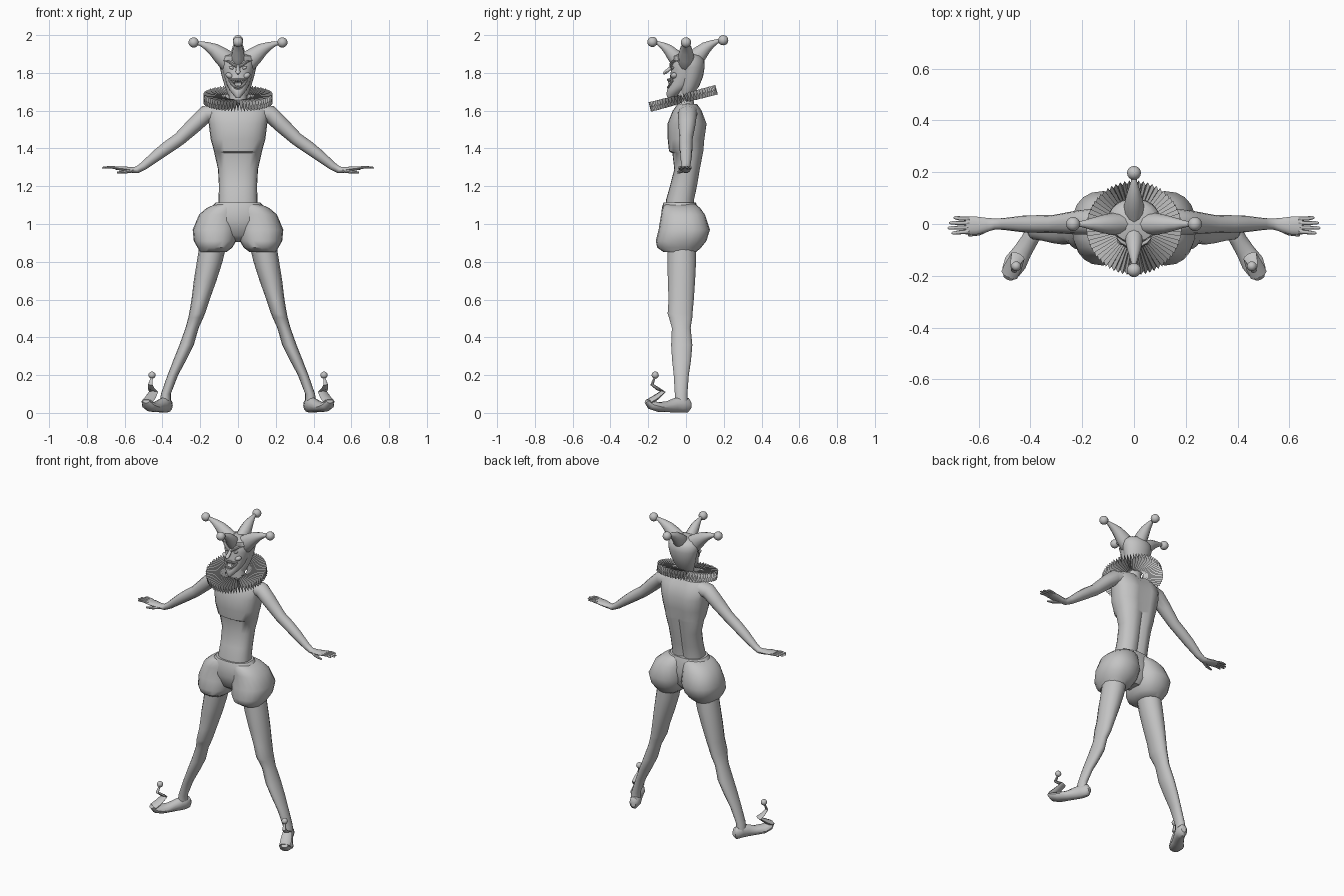
import bpy, bmesh, math
from mathutils import Vector as V, Matrix

grey = bpy.data.materials.new("plain_grey")
grey.diffuse_color = (0.55, 0.55, 0.55, 1)


def finish(name, bm, mirror=False, angle=40):
    bmesh.ops.recalc_face_normals(bm, faces=bm.faces)
    me = bpy.data.meshes.new(name)
    bm.to_mesh(me)
    bm.free()
    me.materials.append(grey)
    ob = bpy.data.objects.new(name, me)
    bpy.context.collection.objects.link(ob)
    if mirror:
        ob.modifiers.new("mirror", 'MIRROR')
    bpy.ops.object.select_all(action='DESELECT')
    ob.select_set(True)
    bpy.context.view_layer.objects.active = ob
    bpy.ops.object.shade_smooth_by_angle(angle=math.radians(angle))
    return ob


def skin(bm, rings):
    """Bridge rings of points and close both ends."""
    rv = [[bm.verts.new(p) for p in r] for r in rings]
    n = len(rv[0])
    for a, b in zip(rv, rv[1:]):
        for i in range(n):
            bm.faces.new((a[i], a[(i + 1) % n], b[(i + 1) % n], b[i]))
    bm.faces.new(rv[0])
    bm.faces.new(rv[-1])


def stack(name, secs, n=24, power=2.0, groove=0.0, mirror=False):
    """Horizontal sections: (z, centre x, half width, front y, back y)."""
    bm, rings = bmesh.new(), []
    for z, cx, rx, yf, yb in secs:
        ring = []
        for i in range(n):
            a = 2 * math.pi * i / n
            c, s = math.cos(a), math.sin(a)
            e = lambda t: math.copysign(abs(t) ** (2 / power), t)
            y = (yf + yb) / 2 + (yb - yf) / 2 * e(s)
            if groove and i == n // 4:
                y -= groove
            ring.append((cx + rx * e(c), y, z))
        rings.append(ring)
    skin(bm, rings)
    return finish(name, bm, mirror)


def tube(name, pts, side, n=12, mirror=False):
    """Sweep an ellipse along points: (x, y, z, half width, half height)."""
    bm, rings = bmesh.new(), []
    P = [V(p[:3]) for p in pts]
    for k, p in enumerate(pts):
        t = (P[min(k + 1, len(P) - 1)] - P[max(k - 1, 0)]).normalized()
        s = V(side)
        s = (s - t * s.dot(t)).normalized()
        u = t.cross(s)
        rings.append([P[k] + s * p[3] * math.cos(2 * math.pi * i / n)
                      + u * p[4] * math.sin(2 * math.pi * i / n) for i in range(n)])
    skin(bm, rings)
    return finish(name, bm, mirror)


def ball(name, c, r, mirror=False, seg=16, rot=0.0):
    r = V((r, r, r)) if isinstance(r, float) else V(r)
    bm = bmesh.new()
    m = Matrix.Translation(c) @ Matrix.Rotation(rot, 4, 'Y') @ Matrix.Diagonal((*r, 1))
    bmesh.ops.create_uvsphere(bm, u_segments=seg, v_segments=seg // 2 + 2, radius=1, matrix=m)
    return finish(name, bm, mirror)


# torso with a stepped chest panel and a crease down the back
stack("torso", [(1.08, 0, .105, -.11, .045), (1.13, 0, .103, -.105, .045),
                (1.20, 0, .101, -.085, .06), (1.29, 0, .106, -.062, .075),
                (1.375, 0, .125, -.072, .092), (1.385, 0, .127, -.09, .094),
                (1.45, 0, .145, -.097, .10), (1.53, 0, .155, -.098, .112),
                (1.60, 0, .165, -.07, .085), (1.635, 0, .13, -.045, .06)],
      power=2.4, groove=.018)
stack("neck", [(1.60, 0, .06, -.045, .045), (1.66, 0, .045, -.045, .04), (1.75, 0, .045, -.045, .05)])

# puffed shorts
stack("shorts_puff", [(1.105, .055, .065, -.11, .05), (1.085, .08, .085, -.125, .075),
                      (1.05, .102, .104, -.132, .10), (.97, .119, .121, -.145, .127),
                      (.91, .122, .112, -.16, .108), (.875, .122, .092, -.152, .08),
                      (.852, .13, .07, -.12, .055)], n=20, power=2.3, mirror=True)
stack("shorts_middle", [(1.115, 0, .118, -.118, .052), (1.09, 0, .14, -.127, .06),
                        (1.02, 0, .14, -.135, .07), (.94, 0, .10, -.11, .06), (.905, 0, .05, -.06, .03)],
      power=2.4)

# legs with a small knee ledge
stack("leg", [(.90, .130, .072, -.10, .055), (.80, .150, .068, -.10, .055), (.70, .174, .060, -.098, .05),
              (.60, .198, .048, -.094, .043), (.525, .217, .042, -.099, .036),
              (.505, .223, .040, -.092, .035), (.45, .243, .035, -.076, .026),
              (.36, .272, .038, -.08, .035), (.28, .308, .034, -.075, .028),
              (.20, .345, .028, -.066, .016), (.10, .382, .026, -.06, .008),
              (.05, .385, .03, -.06, .01)], n=14, mirror=True)

# pointed shoes with a zigzag toe and a bell
across = (.88, .47, 0)
tube("shoe", [(.368, .025, .04, .015, .02), (.372, .012, .04, .028, .038), (.383, -.025, .044, .034, .043),
              (.402, -.06, .04, .033, .038), (.430, -.105, .032, .036, .028), (.458, -.15, .032, .044, .026),
              (.476, -.185, .042, .036, .024), (.486, -.208, .062, .02, .012)], across, mirror=True)
tube("shoe_curl", [(.482, -.198, .058, .034, .016), (.466, -.165, .078, .034, .014),
                   (.447, -.122, .112, .028, .009), (.458, -.15, .128, .02, .008),
                   (.464, -.18, .15, .013, .008), (.455, -.163, .195, .005, .005)],
     across, n=8, mirror=True)
ball("shoe_bell", (.455, -.163, .20), .019, True, 12)

# arms, palms, fingers
tube("arm", [(.10, .01, 1.59, .055, .05), (.17, .008, 1.582, .05, .046), (.23, .005, 1.525, .045, .042),
             (.31, 0, 1.45, .035, .035), (.37, 0, 1.408, .034, .034), (.43, 0, 1.363, .032, .03),
             (.50, 0, 1.307, .023, .022), (.535, 0, 1.286, .021, .018), (.57, -.003, 1.287, .027, .015),
             (.61, -.006, 1.293, .035, .012), (.65, -.006, 1.296, .034, .008)], (0, 1, 0), mirror=True)
for k, (y, tip) in enumerate([(.022, .697), (.004, .714), (-.014, .72), (-.032, .705)]):
    tube(f"finger_{k + 1}", [(.635, y * .9, 1.296, .009, .008), (.675, y, 1.301, .008, .007),
                             (tip - .006, y * 1.1, 1.298, .006, .005), (tip, y * 1.1, 1.297, .002, .002)],
         (0, 1, 0), n=8, mirror=True)
tube("thumb", [(.56, -.015, 1.282, .012, .01), (.60, -.035, 1.276, .01, .009), (.64, -.044, 1.272, .005, .005)],
     (0, 1, 0), n=8, mirror=True)

# pleated ruff collar, tilted down at the front
bm = bmesh.new()
N = 128
rows = []
for r, h in ((.065, .012), (.125, .022), (.183, .026)):
    rows.append([bm.verts.new((r * math.cos(2 * math.pi * i / N), r * math.sin(2 * math.pi * i / N),
                               h if i % 2 else -h)) for i in range(N)])
for a, b in zip(rows, rows[1:]):
    for i in range(N):
        j = (i + 1) % N
        bm.faces.new((a[i], a[j], b[j], b[i]))
bm.transform(Matrix.Translation((0, -.015, 1.665)) @ Matrix.Rotation(math.radians(14.5), 4, 'X'))
finish("ruff", bm, angle=20)

# head with an open mouth
head = stack("head", [(1.668, 0, .012, -.098, -.065), (1.685, 0, .026, -.104, -.04),
                      (1.71, 0, .046, -.100, .0), (1.74, 0, .06, -.09, .05), (1.78, 0, .074, -.085, .08),
                      (1.82, 0, .084, -.078, .09), (1.86, 0, .088, -.075, .09), (1.89, 0, .07, -.055, .07)])
cut = ball("mouth_cutter", (0, -.105, 1.738), (.036, .04, .026))
cut.hide_render = True
cut.hide_set(True)
mod = head.modifiers.new("mouth", 'BOOLEAN')
mod.operation, mod.object, mod.solver = 'DIFFERENCE', cut, 'EXACT'

# lips, teeth, cheeks, eyes, brows and nose
for nm, drop in (("upper_lip", .012), ("lower_lip", -.03)):
    tube(nm, [(x, -.096 + 12 * x * x, 1.752 + drop + (x / .046) ** 2 * (.012 - drop) * .9, .006, .006)
              for x in (-.046, -.034, -.018, 0, .018, .034, .046)], (0, 1, 0), n=8)
for k, x in enumerate((.006, .018, .029)):
    long = .022 if k == 1 else .013
    y = -.094 + 12 * x * x
    tube(f"upper_tooth_{k + 1}", [(x, y, 1.763, .005, .004), (x, y, 1.763 - long, .002, .002)],
         (1, 0, 0), n=6, mirror=True)
    tube(f"lower_tooth_{k + 1}", [(x, y, 1.722 + k * .006, .005, .004), (x, y, 1.734 + k * .006, .002, .002)],
         (1, 0, 0), n=6, mirror=True)
ball("cheek", (.045, -.062, 1.785), (.022, .02, .015), True, 12, -.5)
ball("eye", (.034, -.069, 1.826), (.015, .01, .007), True, 12, -.3)
tube("brow", [(.008, -.08, 1.832, .007, .006), (.028, -.08, 1.846, .009, .008), (.05, -.068, 1.86, .008, .006),
              (.066, -.052, 1.864, .003, .003)], (0, 1, 0), n=8, mirror=True)
tube("nose", [(0, -.072, 1.838, .008, .008), (0, -.090, 1.818, .011, .010), (0, -.110, 1.803, .013, .010),
              (0, -.120, 1.793, .006, .005)], (1, 0, 0), n=10)

# hood around the sides and back of the head
stack("hood", [(1.655, 0, .035, -.02, .02), (1.69, 0, .055, -.034, .042), (1.73, 0, .070, -.036, .07),
               (1.78, 0, .085, -.036, .09), (1.83, 0, .097, -.042, .099), (1.865, 0, .101, -.07, .097),
               (1.89, 0, .085, -.07, .08), (1.905, 0, .03, -.03, .03)])

# four curved hat horns with bells
horns = {"right": ((1, 0, 0), .235, 0, 1.0), "left": ((-1, 0, 0), .235, 0, 1.0),
         "front": ((0, -1, 0), .178, .003, .8), "back": ((0, 1, 0), .197, .012, .9)}
for nm, (d, reach, up, w) in horns.items():
    d = V(d)
    prof = [(.0, 1.83, .03, .05), (.2, 1.855, .043, .055), (.38, 1.892, .042, .046), (.55, 1.924, .033, .034),
            (.7, 1.942, .023, .022), (.84, 1.955, .013, .013), (1, 1.96, .006, .006)]
    tube("hat_horn_" + nm, [(*(d * reach * r).to_2d(), z + up, a * w, b * w) for r, z, a, b in prof],
         (-d.y, d.x, 0), n=12)
    ball("hat_bell_" + nm, d * reach + V((0, 0, 1.961 + up)), .027)
